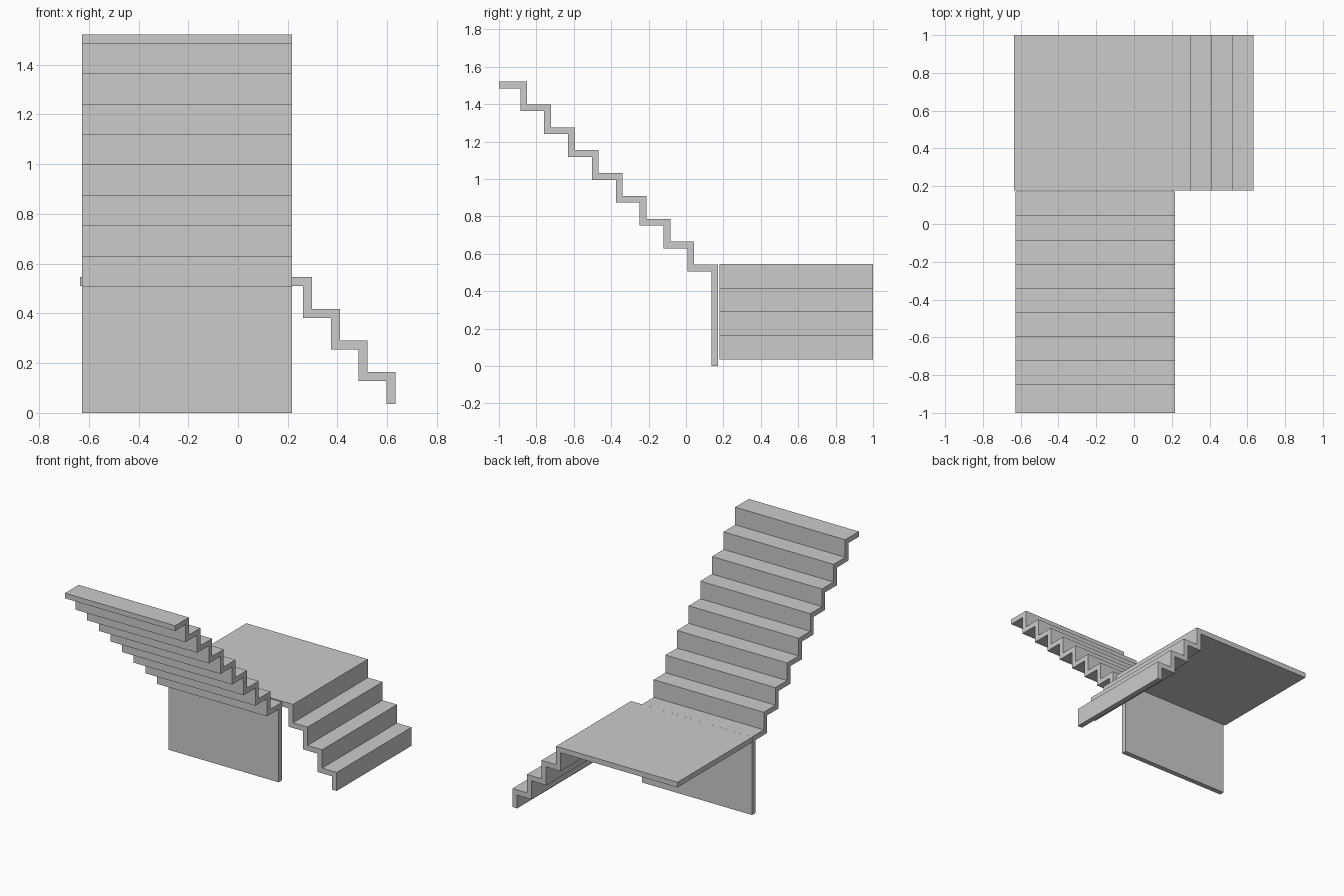
import bpy
import bmesh
from mathutils import Vector

if "Cube" in bpy.data.objects:
    bpy.data.objects.remove(bpy.data.objects["Cube"])

T = 0.036  # slab thickness


def step_profile(start, first_run, run, top, rise, count, foot):
    """Closed zigzag outline (u, z) of a folded slab descending along +u."""
    upper, lower = [(start, top)], [(start, top - T)]
    for i in range(count):
        u, z = start + first_run + i * run, top - i * rise
        z_next = z - rise if i < count - 1 else foot
        last = i == count - 1
        upper += [(u, z), (u, z_next)]
        lower += [(u - T, z - T), (u - T, z_next if last else z_next - T)]
    return upper + lower[::-1]


def extrude(name, outline, vector):
    bm = bmesh.new()
    face = bm.faces.new([bm.verts.new(p) for p in outline])
    result = bmesh.ops.extrude_face_region(bm, geom=[face])
    moved = [g for g in result["geom"] if isinstance(g, bmesh.types.BMVert)]
    bmesh.ops.translate(bm, verts=moved, vec=Vector(vector))
    bmesh.ops.recalc_face_normals(bm, faces=bm.faces)
    mesh = bpy.data.meshes.new(name)
    bm.to_mesh(mesh)
    bm.free()
    obj = bpy.data.objects.new(name, mesh)
    bpy.context.collection.objects.link(obj)
    return obj


# Upper flight: nine treads, the last riser runs down to the ground
upper = step_profile(-1.0, 0.15, 0.1277, 1.521, 0.1223, 9, 0.0)
extrude("upper_flight", [(-0.628, u, z) for u, z in upper], (0.845, 0, 0))

# Landing continuing into the lower flight, descending toward +x
lower = step_profile(-0.635, 0.933, 0.1117, 0.546, 0.1275, 4, 0.035)
extrude("landing_and_lower_flight", [(u, 0.178, z) for u, z in lower], (0, 0.822, 0))
